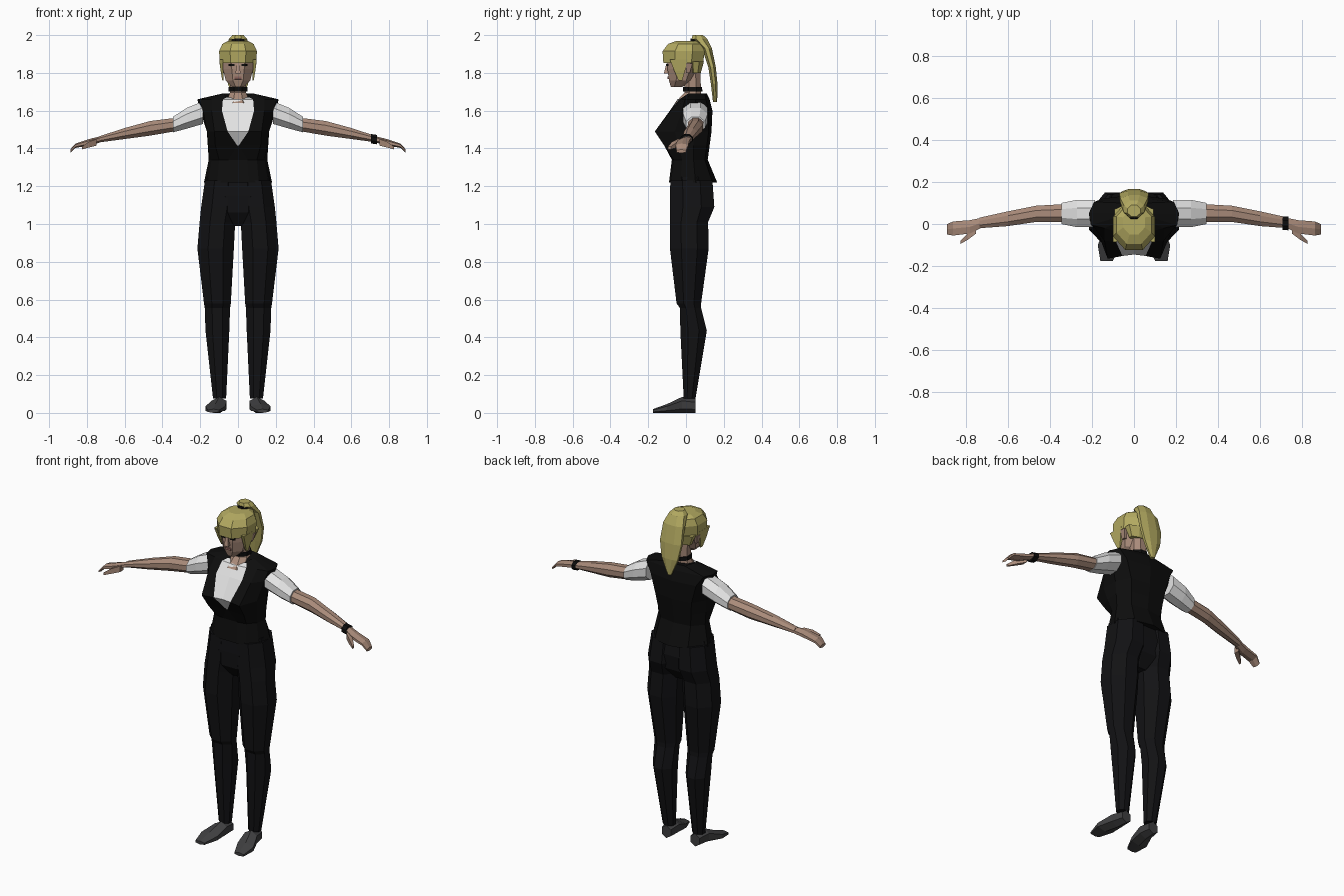
import bpy, bmesh, math


def material(name, r, g, b):
    m = bpy.data.materials.new(name)
    m.diffuse_color = (r, g, b, 1)
    return m


SKIN = material("skin", 0.40, 0.26, 0.195)
BLACK = material("black cloth", 0.004, 0.004, 0.004)
TROUSER = material("trouser black", 0.006, 0.006, 0.007)
WHITE = material("white shirt", 0.78, 0.78, 0.78)
HAIR = material("blond hair", 0.45, 0.40, 0.12)
SHOE = material("dark grey leather", 0.05, 0.05, 0.052)
LIP = material("lip", 0.27, 0.13, 0.11)


def mesh_from_rings(name, rings, mats, closed_mats=None):
    """Skin a list of equal-length point rings and cap both ends."""
    bm = bmesh.new()
    vs = [[bm.verts.new(p) for p in ring] for ring in rings]
    n = len(rings[0])
    for i in range(len(vs) - 1):
        for j in range(n):
            k = (j + 1) % n
            f = bm.faces.new((vs[i][j], vs[i][k], vs[i + 1][k], vs[i + 1][j]))
            if closed_mats:
                f.material_index = closed_mats(i, j)
    bm.faces.new(vs[0])
    bm.faces.new(vs[-1])
    bmesh.ops.recalc_face_normals(bm, faces=bm.faces)
    me = bpy.data.meshes.new(name)
    bm.to_mesh(me)
    bm.free()
    for m in mats:
        me.materials.append(m)
    ob = bpy.data.objects.new(name, me)
    bpy.context.collection.objects.link(ob)
    return ob


def loft(name, axis, rings, mat, n=8, side=1):
    """Rings are (position on axis, min, max, min, max) of the other two axes."""
    angles = [(j + 0.5) * 2 * math.pi / n for j in range(n)]
    mu = max(math.cos(a) for a in angles)
    mv = max(math.sin(a) for a in angles)
    out = []
    for t, a0, a1, b0, b1 in rings:
        ring = []
        for a in angles:
            u = (a0 + a1) / 2 + (a1 - a0) / 2 * math.cos(a) / mu
            v = (b0 + b1) / 2 + (b1 - b0) / 2 * math.sin(a) / mv
            x, y, z = {"x": (t, u, v), "y": (u, t, v), "z": (u, v, t)}[axis]
            ring.append((x * side, y, z))
        out.append(ring)
    return mesh_from_rings(name, out, [mat])


def pair(name, axis, rings, mat, n=8):
    for side, tag in ((1, "left"), (-1, "right")):
        loft(tag + "_" + name, axis, rings, mat, n, side)


# Vest: half outlines from centre front to centre back, mirrored; the second
# column follows the neckline, so the faces inside it are the shirt
levels = [
    (1.22, [(0, -.09), (.06, -.09), (.11, -.08), (.16, -.03), (.18, .05), (.11, .14), (0, .165)]),
    (1.34, [(0, -.075), (.05, -.075), (.10, -.065), (.14, -.02), (.155, .04), (.10, .10), (0, .115)]),
    (1.415, [(0, -.105), (.004, -.105), (.12, -.115), (.155, -.04), (.16, .04), (.11, .11), (0, .125)]),
    (1.49, [(0, -.145), (.055, -.152), (.125, -.165), (.165, -.06), (.165, .04), (.12, .12), (0, .135)]),
    (1.60, [(0, -.08), (.085, -.085), (.14, -.08), (.185, -.02), (.20, .05), (.15, .12), (0, .14)]),
    (1.66, [(0, -.045), (.08, -.035), (.14, -.02), (.205, -.005), (.215, .05), (.19, .105), (0, .125)]),
    (1.69, [(0, -.02), (.06, -.005), (.075, .01), (.085, .03), (.085, .05), (.06, .10), (0, .11)]),
]
rings = []
for z, half in levels:
    pts = half + [(-x, y) for x, y in half[-2:0:-1]]
    rings.append([(x, y, z - (0.02 if z > 1.68 and y < 0 else 0)) for x, y in pts])
mesh_from_rings("vest_and_shirt", rings, [BLACK, WHITE],
                lambda i, j: 1 if i >= 2 and j in (0, 11) else 0)

# Trousers
loft("pelvis", "z", [(.99, -.05, .05, -.03, .07), (1.06, -.13, .13, -.08, .125),
                     (1.15, -.165, .165, -.085, .14), (1.25, -.165, .165, -.08, .125)], TROUSER)
pair("trouser_leg", "z", [
    (.075, .063, .132, -.012, .05), (.435, .046, .172, -.03, .11),
    (.555, .042, .176, -.032, .08), (.58, .038, .18, -.05, .08),
    (.87, .022, .215, -.085, .12), (1.01, .015, .203, -.085, .117),
    (1.09, .0, .195, -.085, .15), (1.23, .0, .175, -.083, .14)], TROUSER)

# Shoes
pair("shoe", "y", [(.05, .065, .125, 0, .075), (-.02, .06, .14, 0, .085),
                   (-.10, .068, .172, 0, .047), (-.175, .10, .16, 0, .02)], SHOE, 6)

# Sleeves, arms, hands and thumbs
pair("sleeve", "x", [(.185, -.015, .115, 1.53, 1.65), (.27, -.015, .115, 1.505, 1.615),
                     (.345, .0, .10, 1.485, 1.567)], WHITE)
pair("arm", "x", [(.32, .01, .095, 1.493, 1.563), (.465, .01, .087, 1.468, 1.545),
                  (.60, -.01, .06, 1.45, 1.508), (.735, -.02, .03, 1.432, 1.464)], SKIN)
pair("hand", "x", [(.73, -.02, .028, 1.432, 1.464), (.78, -.045, .018, 1.417, 1.452),
                   (.86, -.055, .012, 1.403, 1.426), (.888, -.05, .0, 1.375, 1.395)], SKIN, 6)
pair("thumb", "x", [(.75, -.045, -.01, 1.415, 1.45), (.79, -.075, -.045, 1.405, 1.435),
                    (.825, -.095, -.08, 1.395, 1.41)], SKIN, 4)
loft("wristband", "x", [(.705, -.028, .037, 1.426, 1.476), (.735, -.03, .035, 1.422, 1.472)], BLACK)

# Neck, choker and head
loft("neck", "z", [(1.64, -.065, .065, -.06, .08), (1.695, -.043, .043, -.008, .08),
                   (1.82, -.045, .045, -.01, .075)], SKIN)
loft("choker", "z", [(1.702, -.05, .05, -.015, .087), (1.724, -.05, .05, -.017, .085)], BLACK)
loft("head", "z", [(1.725, -.03, .03, -.08, -.02), (1.76, -.065, .065, -.09, .04),
                   (1.82, -.08, .08, -.098, .07), (1.88, -.085, .085, -.10, .08),
                   (1.94, -.07, .07, -.07, .07)], SKIN)
loft("nose", "z", [(1.797, -.014, .014, -.117, -.08), (1.85, -.006, .006, -.104, -.08)], SKIN, 4)
loft("lips", "y", [(-.098, -.018, .018, 1.768, 1.78), (-.09, -.02, .02, 1.766, 1.782)], LIP, 4)
pair("eye", "y", [(-.102, .018, .042, 1.836, 1.846), (-.093, .018, .05, 1.836, 1.846)], BLACK, 4)
pair("ear", "z", [(1.80, .07, .085, .0, .02), (1.85, .07, .098, .0, .035)], SKIN, 4)

# Hair: cap with fringe, back, side locks, tie and ponytail
loft("hair_cap", "z", [(1.853, -.097, .097, -.12, .09), (1.915, -.10, .10, -.124, .10),
                       (1.953, -.083, .083, -.095, .09), (1.97, -.052, .052, -.05, .065)], HAIR)
loft("back_hair", "z", [(1.80, -.068, .068, .025, .078), (1.86, -.092, .092, .01, .095)], HAIR)
pair("side_lock", "z", [(1.76, .077, .083, -.04, -.02), (1.81, .078, .092, -.062, -.005),
                        (1.87, .08, .099, -.085, .01)], HAIR, 4)
loft("hair_tie", "z", [(1.955, -.035, .035, .02, .08), (1.982, -.032, .032, .025, .085)], BLACK)
loft("ponytail", "z", [(1.645, -.012, .012, .143, .165), (1.74, -.053, .053, .132, .167),
                       (1.83, -.07, .07, .118, .158), (1.93, -.065, .065, .085, .137),
                       (1.98, -.048, .048, .03, .112), (2.0, -.03, .03, .035, .09)], HAIR)
